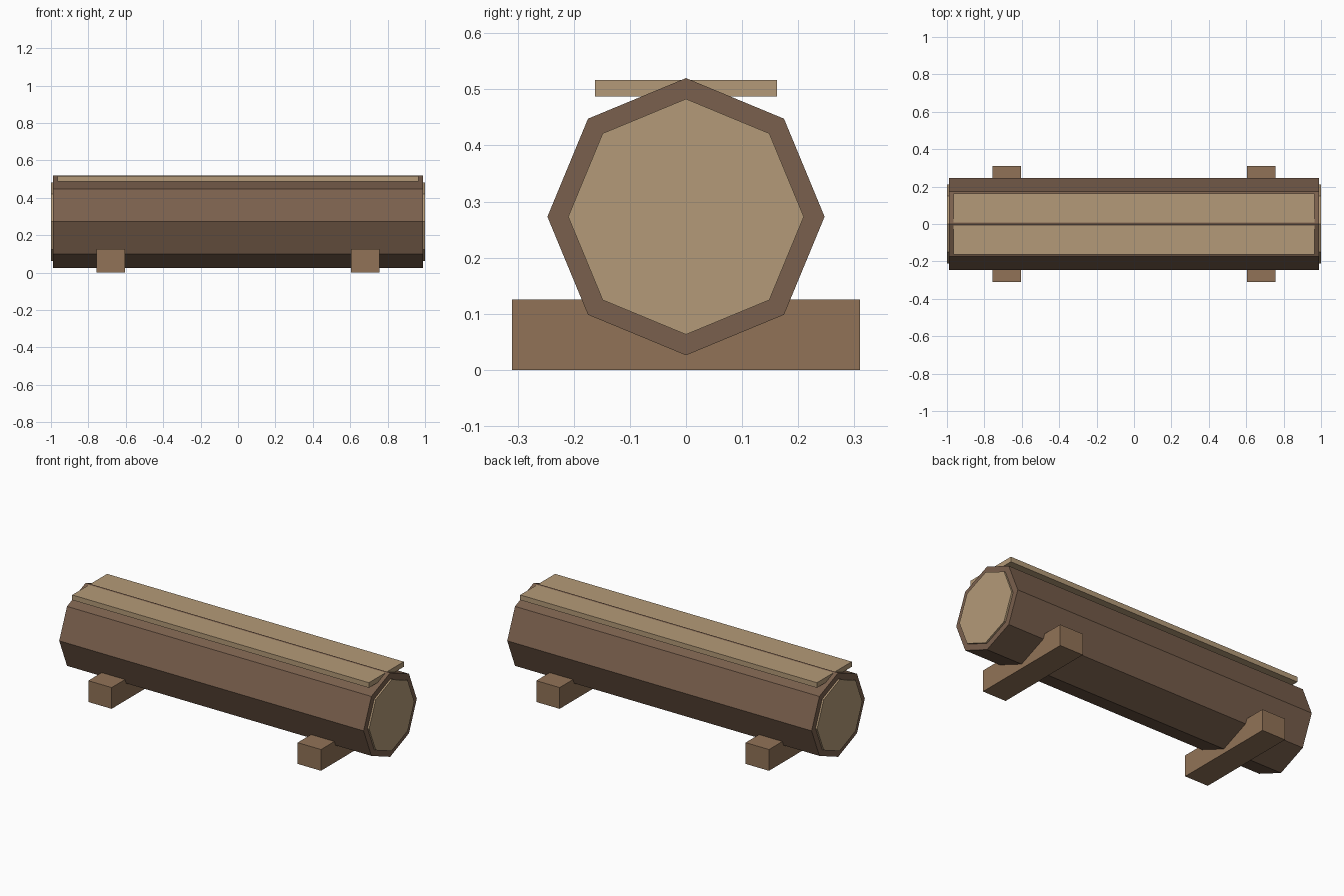
import bpy
from math import pi

if "Cube" in bpy.data.objects:
    bpy.data.objects.remove(bpy.data.objects["Cube"])


def material(name, color):
    m = bpy.data.materials.new(name)
    m.diffuse_color = (*color, 1)
    m.use_nodes = True
    m.node_tree.nodes["Principled BSDF"].inputs["Base Color"].default_value = m.diffuse_color
    return m


bark = material("bark", (0.195, 0.117, 0.074))
cut_wood = material("cut_wood", (0.456, 0.323, 0.188))
support_wood = material("support_wood", (0.283, 0.171, 0.095))


def finish(name, mat):
    ob = bpy.context.object
    ob.name = name
    ob.data.materials.append(mat)
    bpy.ops.object.transform_apply(location=False, rotation=True, scale=True)


def box(name, loc, size, mat):
    bpy.ops.mesh.primitive_cube_add(size=1, location=loc)
    bpy.context.object.scale = size
    finish(name, mat)


def octagon_prism(name, x, radius, length, mat):
    # lies along x with one corner pointing straight up
    bpy.ops.mesh.primitive_cylinder_add(vertices=8, radius=radius, depth=length,
                                        location=(x, 0, 0.273), rotation=(0, pi / 2, 0))
    finish(name, mat)


# Log and its flattened seat board, with the log ridge showing through
octagon_prism("log", 0, 0.247, 1.98, bark)
box("seat_board", (0, 0, 0.502), (1.93, 0.324, 0.03), cut_wood)

# Cut ends and cross supports on both sides
for side, s in (("left", -1), ("right", 1)):
    octagon_prism(side + "_cut_end", s * 0.99, 0.21, 0.02, cut_wood)
    box(side + "_support", (s * 0.681, 0, 0.0625), (0.152, 0.62, 0.125), support_wood)
